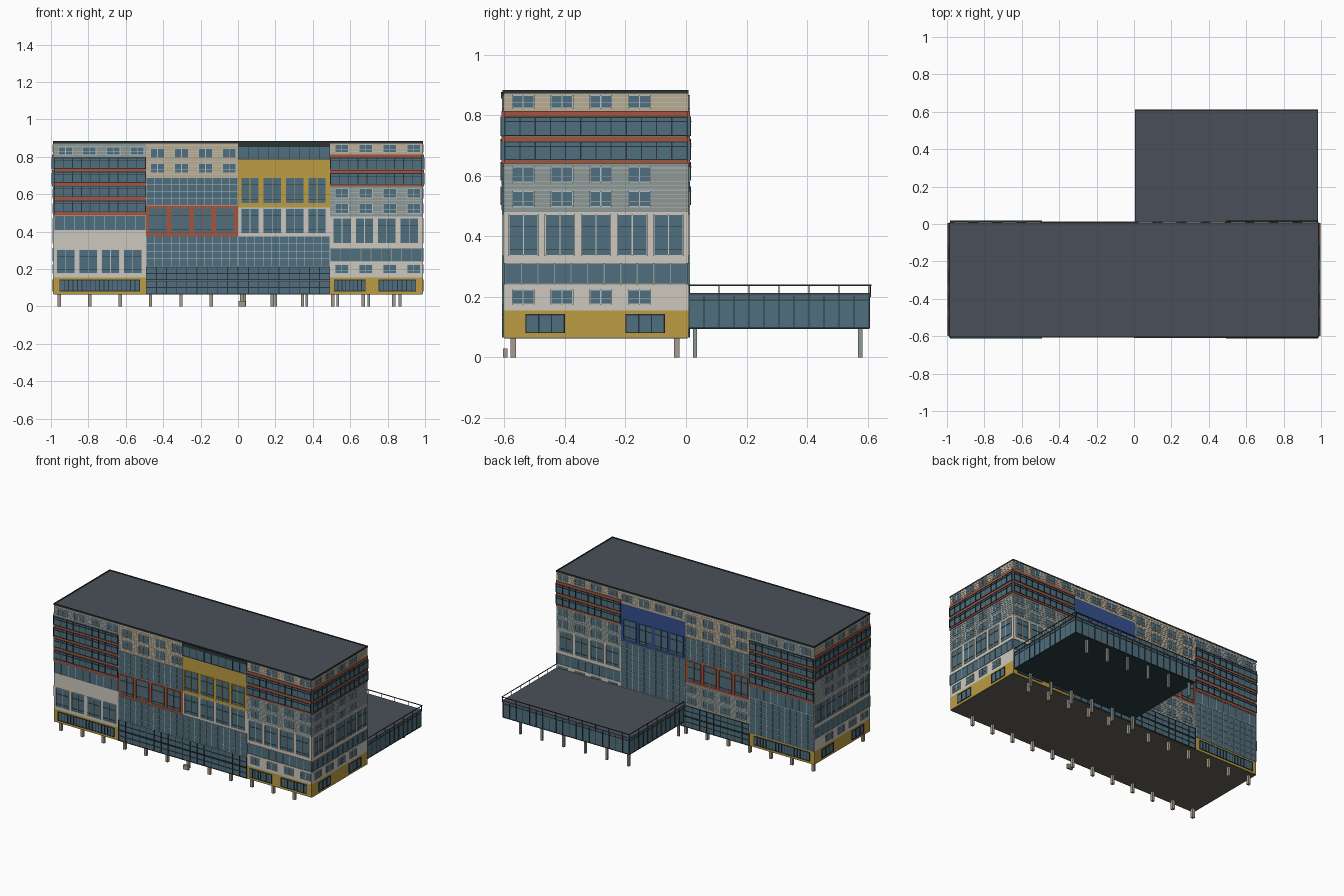
import bpy, bmesh
from mathutils import Matrix, Vector

if "Cube" in bpy.data.objects:
    bpy.data.objects.remove(bpy.data.objects["Cube"])


def rgb(h):
    c = [int(h[i:i + 2], 16) / 255 for i in (0, 2, 4)]
    return [((v + .055) / 1.055) ** 2.4 if v > .04 else v / 12.92 for v in c] + [1]


COL = dict(glass='4f6f7e', dark='2b3438', red='a2553f', white='cdc9bf', tan='b9ac92',
           grey='8d9895', yellow='bd9c42', blue='36508f', slate='4a4f59',
           under='68645a', pale='b4bfc2', post='a89c8b', teal='2b3d43')
parts = {}


def box(part, c, a, b):
    """Axis aligned box collected into the mesh of one part and colour."""
    bm = parts.setdefault((part, c), bmesh.new())
    a, b = Vector(a), Vector(b)
    size, mid = b - a, (a + b) / 2
    m = Matrix.Translation(mid) @ Matrix.Diagonal((abs(size.x), abs(size.y), abs(size.z), 1))
    bmesh.ops.create_cube(bm, size=1, matrix=m)


class Bay:
    """A vertical slice of one facade; u runs along the wall, d outwards."""

    def __init__(self, side, u0, width):
        self.side, self.u0, self.w = side, u0, width
        self.axis, self.plane, self.sgn = dict(front=('y', -.6, -1), back=('y', .005, 1),
                                               left=('x', -.985, -1), right=('x', .985, 1))[side]

    def box(self, part, c, u0, u1, z0, z1, d, d0=-.004):
        p0, p1 = self.plane + self.sgn * d0, self.plane + self.sgn * d
        u0, u1 = u0 + self.u0, u1 + self.u0
        if self.axis == 'y':
            box(self.side + '_' + part, c, (u0, p0, z0), (u1, p1, z1))
        else:
            box(self.side + '_' + part, c, (p0, u0, z0), (p1, u1, z1))

    def wall(self, z0, z1, c, slats=False):
        self.box('wall', c, 0, self.w, z0, z1, .003)
        if slats:
            n = round((z1 - z0) / .014)
            for i in range(1, n):
                z = z0 + (z1 - z0) * i / n
                self.box('siding', 'white' if c == 'tan' else 'pale', 0, self.w, z - .001, z + .001, .0045)

    def pane(self, u0, u1, z0, z1, nu, nz, frame, d=.005, t=.002):
        """Glass sheet with a grid of frame bars."""
        self.box('glass', 'glass', u0, u1, z0, z1, d)
        for i in range(nu + 1):
            u = u0 + t + (u1 - u0 - 2 * t) * i / nu
            self.box('frames', frame, u - t, u + t, z0, z1, d + .003)
        for i in range(nz + 1):
            z = z0 + t + (z1 - z0 - 2 * t) * i / nz
            self.box('frames', frame, u0, u1, z - t, z + t, d + .0025)

    def small(self, z0, z1):
        for k in range(4):
            u = .025 + .128 * k
            self.pane(u, u + .075, z0, z1, 2, 1, 'pale', t=.0018)
            self.box('frames', 'pale', u, u + .075, z0 + .018, z0 + .02, .0075)

    def large(self, z0, z1, frame='pale'):
        for k in range(int(self.w / .12)):
            u = .014 + .1195 * k
            self.pane(u, u + .1, z0, z1, 2, 1, frame, t=.0018)
            for z in (z0 + .02, z1 - .04):
                self.box('frames', 'dark', u, u + .1, z - .001, z + .001, .0075)

    def curtain(self, z0, z1, rows, frame='pale', cols=11):
        self.pane(0, self.w, z0, z1, cols, rows, frame, t=.0013)

    def ribbon(self, z0, z1):
        """Projecting dark window band."""
        self.pane(0, self.w, z0, z1, round(self.w / .05), 1, 'dark', d=.009)
        self.box('frames', 'dark', 0, self.w, z1 - .018, z1 - .015, .0125)

    def red(self, z0, z1):
        self.box('red_bands', 'red', 0, self.w, z0, z1, .0085)

    def ground(self, spans, cols):
        self.wall(.065, .155, 'yellow')
        for a, b in spans:
            self.pane(a, b, .08, .143, cols, 1, 'dark')

    # full-height compositions
    def corner(self, spans):
        self.ground(spans, 3 if self.w > .55 else 8)
        self.wall(.155, .48, 'white')
        self.small(.175, .225)
        self.pane(0, self.w, .24, .312, round(self.w / .055), 1, 'grey')
        self.large(.335, .473, 'white')
        self.wall(.48, .64, 'grey', True)
        self.small(.497, .55)
        self.small(.578, .63)
        for z in (.64, .712, .795):
            self.red(z, z + (.011 if z < .7 else .018))
        self.ribbon(.651, .713)
        self.ribbon(.731, .795)
        self.wall(.812, .872, 'tan', True)
        self.small(.822, .866)

    def striped(self, back=False):
        self.ground([(.03, .46)], 18)
        if back:
            self.curtain(.155, .405, 6)
        else:
            self.wall(.155, .405, 'white')
            self.large(.175, .305)
        self.curtain(.405, .485, 1, 'pale', 9)
        for z in (.487, .567, .643, .718):
            self.red(z, z + .017)
            self.ribbon(z + .017, z + .078)
        self.wall(.795, .872, 'grey', True)
        self.small(.808, .852)

    def plinth(self):
        for z in (.065, .14):
            self.pane(0, self.w, z, z + .073, 9, 2, 'dark')

    def red_framed(self):
        self.wall(.375, .54, 'red')
        self.large(.39, .528, 'red')
        self.curtain(.54, .69, 4)
        self.wall(.69, .872, 'tan', True)
        self.small(.712, .765)
        self.small(.793, .845)


# front
W = .4925
Bay('front', -.985, W).striped()
b = Bay('front', -.4925, W)
b.plinth()
b.curtain(.213, .375, 4)
b.red_framed()
b = Bay('front', 0, W)
b.plinth()
b.curtain(.213, .375, 4)
b.wall(.375, .53, 'white')
b.large(.39, .525)
b.wall(.53, .785, 'yellow')
b.large(.55, .69, 'yellow')
b.curtain(.785, .855, 1, 'dark', 9)
b.box('fascia', 'dark', 0, W, .855, .876, .01)
Bay('front', .4925, W).corner([(.02, .19), (.26, .46)])

# back
Bay('back', -.985, W).striped(True)
b = Bay('back', -.4925, W)
b.plinth()
b.wall(.213, .375, 'grey', True)
b.small(.232, .28)
b.small(.312, .36)
b.red_framed()
b = Bay('back', 0, W)
b.plinth()
b.curtain(.213, .53, 8)
b.wall(.53, .79, 'blue')
b.large(.545, .685, 'blue')
b.wall(.79, .872, 'tan', True)
b.small(.808, .855)
Bay('back', .4925, W).corner([(.02, .19), (.26, .46)])

# ends
for s in ('left', 'right'):
    Bay(s, -.6, .605).corner([(.07, .2), (.4, .53)])

# main core, underside and roof
box('main_core', 'white', (-.983, -.598, .068), (.983, .003, .87))
box('main_underside', 'under', (-.985, -.6, .063), (.985, .005, .068))
box('main_roof', 'slate', (-.986, -.602, .868), (.986, .007, .878))
for y in (-.603, .006):
    box('roof_edge', 'dark', (-.988, y - .003, .872), (.988, y + .003, .883))
for x in (-.986, .986):
    box('roof_edge', 'dark', (x - .003, -.605, .872), (x + .003, .009, .883))

# rear wing
X0, X1, Y0, Y1 = .01, .98, .01, .604
box('wing_glass', 'glass', (X0, Y0, .1), (X1, Y1, .205))
box('wing_underside', 'teal', (X0, Y0, .094), (X1, Y1, .1))
box('wing_roof', 'slate', (X0 - .003, Y0, .205), (X1 + .003, Y1 + .003, .213))
for i in range(20):
    x = X0 + .002 + (X1 - X0 - .004) * i / 19
    box('wing_mullions', 'dark', (x - .0015, Y1 - .002, .096), (x + .0015, Y1 + .004, .205))
    if i % 2:
        box('wing_rail', 'dark', (x - .0012, Y1 + .004, .2), (x + .0012, Y1 + .007, .238))
for i in range(13):
    y = Y0 + (Y1 - Y0) * i / 12
    for x, s in ((X0, -1), (X1, 1)):
        box('wing_mullions', 'dark', (x - .003, y - .0015, .096), (x + .003, y + .0015, .205))
        if i % 2 == 0:
            box('wing_rail', 'dark', (x + s * .003 - .0012, y - .0012, .2), (x + s * .003 + .0012, y + .0012, .238))
for z in (.238,):
    box('wing_rail', 'dark', (X0 - .004, Y1 + .003, z - .002), (X1 + .004, Y1 + .008, z + .002))
    for x in (X0 - .003, X1 + .003):
        box('wing_rail', 'dark', (x - .002, Y0, z - .002), (x + .002, Y1 + .008, z + .002))
for z in (.097, .19):
    box('wing_mullions', 'dark', (X0 - .002, Y0, z - .002), (X1 + .002, Y1 + .002, z + .002))

# support posts and entrance step
for k in range(12):
    x = -.955 + .1625 * k
    for y in (-.57, -.03):
        box('main_posts', 'post', (x - .009, y - .009, 0), (x + .009, y + .009, .065))
for k in range(6):
    x = .036 + .166 * k
    for y in (.03, .575):
        box('wing_posts', 'grey', (x - .007, y - .007, 0), (x + .007, y + .007, .096))
box('entrance_step', 'post', (.002, -.604, 0), (.04, -.59, .03))

# turn the collected meshes into objects
mats = {}
for (name, c), bm in parts.items():
    if c not in mats:
        mats[c] = bpy.data.materials.new(c)
        mats[c].diffuse_color = rgb(COL[c])
    me = bpy.data.meshes.new(name)
    bm.to_mesh(me)
    bm.free()
    me.materials.append(mats[c])
    bpy.context.collection.objects.link(bpy.data.objects.new(name + '_' + c, me))

for m in bpy.data.materials:
    if m.users and not m.is_grease_pencil:
        m.use_nodes = True
        m.node_tree.nodes["Principled BSDF"].inputs["Base Color"].default_value = m.diffuse_color
